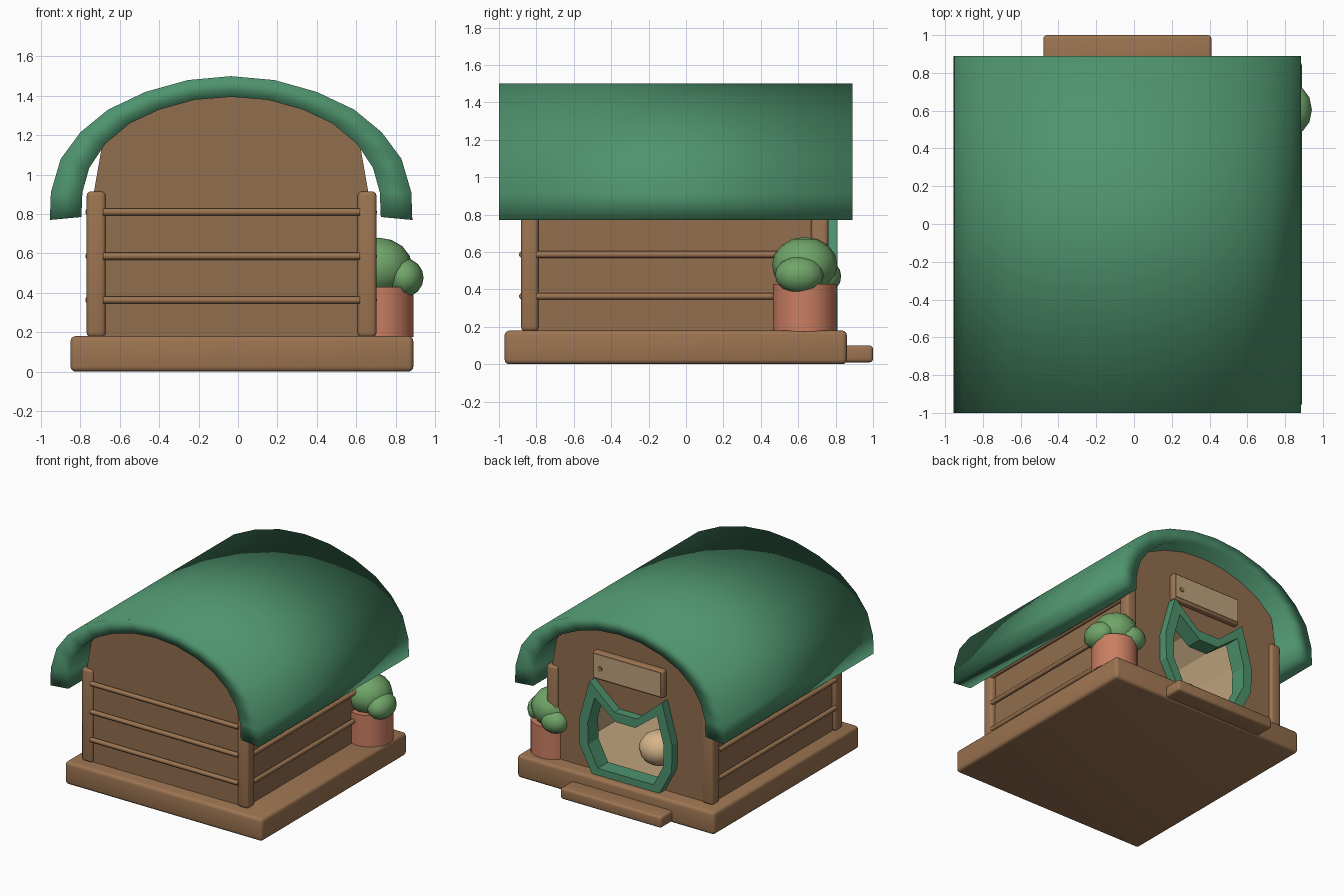
import bpy, bmesh
from mathutils import Vector

if "Cube" in bpy.data.objects:
    bpy.data.objects.remove(bpy.data.objects["Cube"])

CX = -0.035  # centre line of the house


def material(name, rgb):
    lin = [((c / 255 + 0.055) / 1.055) ** 2.4 for c in rgb] + [1]
    m = bpy.data.materials.new(name)
    m.use_nodes = True
    m.diffuse_color = lin
    m.node_tree.nodes["Principled BSDF"].inputs["Base Color"].default_value = lin
    return m


WOOD = material("warm wood", (156, 116, 81))
WALL = material("wall brown", (145, 110, 78))
GREEN = material("roof green", (78, 147, 110))
LINING = material("pale lining", (192, 163, 125))
CUSHION = material("cushion tan", (214, 180, 137))
CLAY = material("terracotta", (202, 126, 98))
LEAF = material("leaf green", (112, 165, 105))


def finish(name, bm, mat, angle=None):
    mesh = bpy.data.meshes.new(name)
    bm.to_mesh(mesh)
    bm.free()
    mesh.materials.append(mat)
    ob = bpy.data.objects.new(name, mesh)
    bpy.context.collection.objects.link(ob)
    if angle:
        bpy.ops.object.select_all(action="DESELECT")
        ob.select_set(True)
        bpy.context.view_layer.objects.active = ob
        bpy.ops.object.shade_smooth_by_angle(angle=angle)
    return ob


def box(name, x, y, z, mat, bevel=0.0):
    bm = bmesh.new()
    bmesh.ops.create_cube(bm, size=1)
    for v in bm.verts:
        v.co = [(a + b) / 2 + c * (b - a) for (a, b), c in zip((x, y, z), v.co)]
    if bevel:
        bmesh.ops.bevel(bm, geom=bm.edges[:], offset=bevel, segments=3,
                        profile=0.5, affect="EDGES")
    return finish(name, bm, mat, 0.7 if bevel else None)


def rod(name, start, end, radius, mat, sides=10):
    a, b = Vector(start), Vector(end)
    bm = bmesh.new()
    bmesh.ops.create_cone(bm, cap_ends=True, segments=sides, radius1=radius,
                          radius2=radius, depth=(b - a).length)
    bmesh.ops.rotate(bm, verts=bm.verts, matrix=(b - a).to_track_quat("Z", "Y").to_matrix())
    bmesh.ops.translate(bm, verts=bm.verts, vec=(a + b) / 2)
    return finish(name, bm, mat, 0.8)


def blob(name, centre, size, mat, u=12, v=8):
    bm = bmesh.new()
    bmesh.ops.create_uvsphere(bm, u_segments=u, v_segments=v, radius=1)
    bmesh.ops.scale(bm, verts=bm.verts, vec=size)
    bmesh.ops.translate(bm, verts=bm.verts, vec=centre)
    return finish(name, bm, mat, 1.2)


def mirrored(half):
    """Half outline, starting near the centre line, to a full closed loop."""
    left = [(-x, z) for x, z in reversed(half) if x > 0]
    return [(CX + x, z) for x, z in half + left]


def loop(bm, outline, y):
    return [bm.verts.new((x, y, z)) for x, z in outline]


def bridge(bm, a, b):
    n = len(a)
    for i in range(n):
        bm.faces.new((a[i], a[(i + 1) % n], b[(i + 1) % n], b[i]))


def ring_edges(bm, ring):
    out = []
    for i, v in enumerate(ring):
        w = ring[(i + 1) % len(ring)]
        out.append(bm.edges.get((v, w)) or bm.edges.new((v, w)))
    return out


def shell(name, outline, hole, y0, y1, mat, inward=False):
    """Arched room with a shaped opening in its far end."""
    bm = bmesh.new()
    a, b, h = loop(bm, outline, y0), loop(bm, outline, y1), loop(bm, hole, y1)
    bridge(bm, a, b)
    bm.faces.new(a)
    bmesh.ops.triangle_fill(bm, use_beauty=True, normal=(0, 1, 0),
                            edges=ring_edges(bm, b) + ring_edges(bm, h))
    bmesh.ops.recalc_face_normals(bm, faces=bm.faces)
    if inward:
        bmesh.ops.reverse_faces(bm, faces=bm.faces)
    return finish(name, bm, mat)


def band(name, outer, inner, y0, y1, mat, closed=True):
    """Strip between two outlines, extruded along y."""
    bm = bmesh.new()
    rings = [loop(bm, o, y) for o, y in ((outer, y0), (outer, y1), (inner, y1), (inner, y0))]
    n = len(outer)
    for k in range(4):
        a, b = rings[k], rings[(k + 1) % 4]
        for i in range(n if closed else n - 1):
            j = (i + 1) % n
            bm.faces.new((a[i], a[j], b[j], b[i]))
    if not closed:
        for i in (0, n - 1):
            bm.faces.new([r[i] for r in rings])
    bmesh.ops.recalc_face_normals(bm, faces=bm.faces)
    return finish(name, bm, mat)


# Deck and doorstep
box("base_deck", (-0.85, 0.89), (-0.97, 0.86), (0, 0.18), WOOD, 0.025)
box("door_step", (-0.48, 0.41), (0.78, 1.0), (0.01, 0.1), WOOD, 0.018)

# Walls, lining and the cat-head doorway
door_outer = mirrored([(0.1, 0.72), (0.32, 0.91), (0.41, 0.59), (0.405, 0.38), (0.29, 0.165)])
door_inner = mirrored([(0.085, 0.645), (0.275, 0.79), (0.335, 0.57), (0.33, 0.4), (0.245, 0.235)])
door_mid = [((a + c) / 2, (b + d) / 2) for (a, b), (c, d) in zip(door_outer, door_inner)]
wall = [(0, 1.42), (0.3, 1.395), (0.52, 1.31), (0.655, 1.15), (0.695, 0.92), (0.705, 0.17)]
room = [(x * 0.92, 0.2 + (z - 0.17) * 0.93) for x, z in wall]
shell("house_walls", mirrored(wall), door_mid, -0.86, 0.74, WALL)
shell("room_lining", mirrored(room), door_mid, -0.8, 0.7, LINING, inward=True)
band("door_frame", door_outer, door_inner, 0.68, 0.81, GREEN)
blob("cushion", (-0.08, 0.45, 0.34), (0.15, 0.15, 0.13), CUSHION)

# Curved roof
roof_out = [(0, 1.5), (0.22, 1.48), (0.435, 1.42), (0.625, 1.33), (0.765, 1.215),
            (0.865, 1.08), (0.915, 0.91), (0.92, 0.77)]
roof_in = [(0, 1.395), (0.185, 1.38), (0.365, 1.33), (0.515, 1.26), (0.64, 1.155),
           (0.72, 1.035), (0.755, 0.91), (0.76, 0.785)]


def arch(half):
    return [(CX - x, z) for x, z in reversed(half)] + [(CX + x, z) for x, z in half[1:]]


roof = band("roof", arch(roof_out), arch(roof_in), -1.0, 0.89, GREEN, closed=False)
roof.data.polygons.foreach_set("use_smooth", [True] * len(roof.data.polygons))

# Corner posts
for side, x in (("right", -0.72), ("left", 0.655)):
    for end, y in (("front", -0.835), ("back", 0.715)):
        box(f"{end}_{side}_post", (x - 0.048, x + 0.048), (y - 0.046, y + 0.046),
            (0.175, 0.915), WOOD, 0.022)

# Rails on the front and both sides
for i, z in enumerate((0.363, 0.586, 0.81)):
    rod(f"front_rail_{i}", (-0.685, -0.875, z), (0.62, -0.875, z), 0.018, WOOD)
    for side, x in (("right", -0.758), ("left", 0.688)):
        rod(f"{side}_rail_{i}", (x, -0.8, z), (x, 0.68, z), 0.018, WOOD)

# Sign board with a pale panel and a peg
box("sign_board", (CX - 0.31, CX + 0.31), (0.72, 0.785), (0.925, 1.145), WOOD, 0.015)
box("sign_panel", (CX - 0.295, CX + 0.295), (0.784, 0.79), (0.945, 1.13), LINING)
rod("sign_peg", (0.205, 0.788, 1.02), (0.205, 0.796, 1.02), 0.02, WOOD, 8)

# Potted bush
rod("plant_pot", (0.72, 0.635, 0.175), (0.72, 0.635, 0.43), 0.17, CLAY, 20)
blob("bush_main", (0.715, 0.635, 0.53), (0.17, 0.175, 0.15), LEAF)
blob("bush_side", (0.845, 0.605, 0.477), (0.097, 0.13, 0.098), LEAF)
blob("bush_back", (0.64, 0.74, 0.47), (0.11, 0.09, 0.09), LEAF)
